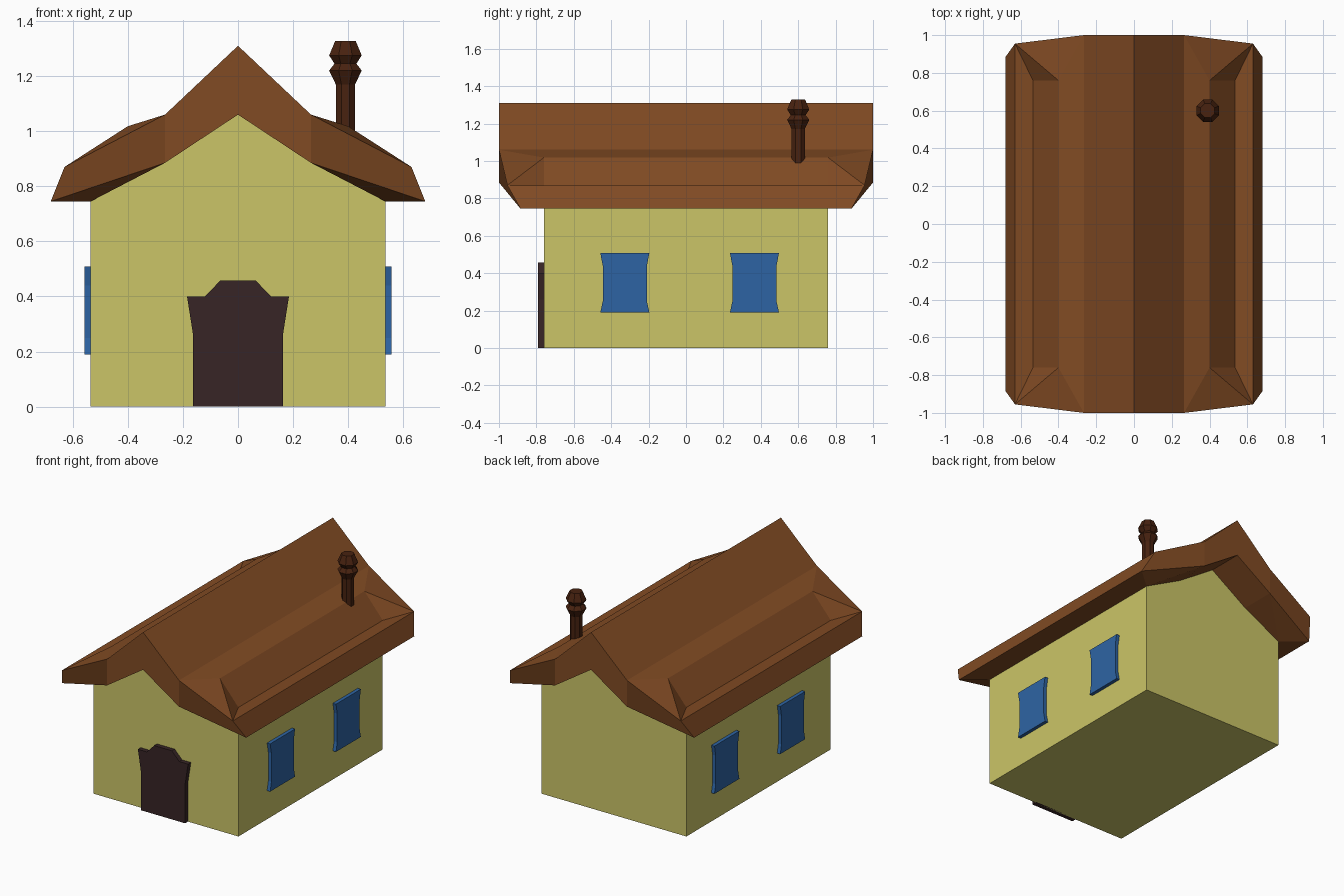
import bpy
import bmesh
import math
from mathutils import Matrix, Vector

cube = bpy.data.objects.get("Cube")
if cube:
    bpy.data.objects.remove(cube, do_unlink=True)


def material(name, colour):
    mat = bpy.data.materials.new(name)
    mat.use_nodes = True
    mat.diffuse_color = (*colour, 1)
    mat.node_tree.nodes["Principled BSDF"].inputs["Base Color"].default_value = (*colour, 1)
    return mat


yellow = material("wall_yellow", (0.6, 0.56, 0.137))
brown = material("roof_brown", (0.22, 0.07, 0.017))
dark_brown = material("chimney_brown", (0.065, 0.016, 0.005))
blue = material("window_blue", (0.027, 0.127, 0.37))
plum = material("door_plum", (0.038, 0.018, 0.019))


def finish(name, bm, mat):
    bmesh.ops.recalc_face_normals(bm, faces=bm.faces)
    mesh = bpy.data.meshes.new(name)
    bm.to_mesh(mesh)
    bm.free()
    mesh.materials.append(mat)
    obj = bpy.data.objects.new(name, mesh)
    bpy.context.collection.objects.link(obj)
    return obj


def mirrored(half):
    """Complete a right-hand outline with its left-hand copy."""
    return half + [(-x, z) for x, z in reversed(half) if x > 0]


def slab(name, outline, y0, y1, mat, matrix=Matrix()):
    """Extrude an (x, z) outline from y0 to y1, then place it."""
    bm = bmesh.new()
    face = bm.faces.new([bm.verts.new((x, y0, z)) for x, z in outline])
    out = bmesh.ops.extrude_face_region(bm, geom=[face])
    verts = [v for v in out["geom"] if isinstance(v, bmesh.types.BMVert)]
    bmesh.ops.translate(bm, verts=verts, vec=(0, y1 - y0, 0))
    bm.transform(matrix)
    return finish(name, bm, mat)


# House body with a kinked gable
EAVE_X, GABLE_Y, EAVE_Z = 0.535, 0.76, 0.745
KINK_X, KINK_Z, PEAK_Z = 0.265, 0.885, 1.06
gable = [(EAVE_X, 0), (EAVE_X, EAVE_Z), (KINK_X, KINK_Z), (0, PEAK_Z)]
slab("house_walls", mirrored(gable), -GABLE_Y, GABLE_Y, yellow)

# Door with flared shoulders and a raised top
door = [(0.163, 0), (0.163, 0.26), (0.185, 0.4), (0.12, 0.4), (0.065, 0.457)]
slab("front_door", mirrored(door), -0.79, -0.75, plum)

# Flared windows, two on each side wall
window = [(0.131, 0.19), (0.118, 0.25), (0.118, 0.44), (0.131, 0.508)]
for side, label in ((1, "left"), (-1, "right")):
    for y, place in ((-0.327, "front"), (0.366, "back")):
        turn = Matrix.Translation((0, y, 0)) @ Matrix.Rotation(side * math.pi / 2, 4, "Z")
        slab(f"{label}_{place}_window", mirrored(window), -0.558, -0.525, blue, turn)

# Roof: one quarter described by named points, repeated in four directions
P = {
    "ridge": (0, 1, 1.31), "bend": (KINK_X, 1, 1.06),
    "edge": (0.63, 0.955, 0.87), "eave": (0.68, 0.885, EAVE_Z),
    "low_ridge": (0, 1, PEAK_Z), "low_bend": (KINK_X, 1, KINK_Z),
    "wall_peak": (0, GABLE_Y, PEAK_Z), "wall_bend": (KINK_X, GABLE_Y, KINK_Z),
    "wall_eave": (EAVE_X, GABLE_Y, EAVE_Z), "hump": (KINK_X, GABLE_Y, 1.06),
    "crest": (0.4, GABLE_Y, 1.018), "valley": (EAVE_X, GABLE_Y, 0.86),
}
end_faces = [
    "ridge bend low_bend low_ridge", "bend edge eave low_bend",
    "bend crest hump", "bend edge crest", "edge valley crest",
    "low_ridge low_bend wall_bend wall_peak",
    "low_bend eave wall_eave", "low_bend wall_eave wall_bend",
]
# Each strip runs along the house to its middle
strips = [
    "ridge bend hump", "hump crest", "crest valley", "valley edge", "edge eave",
    "eave wall_eave", "wall_eave wall_bend", "wall_bend wall_peak",
]
bm = bmesh.new()
for sx in (1, -1):
    for sy in (1, -1):
        flip = Vector((sx, sy, 1))
        quarter = [[Vector(P[n]) for n in f.split()] for f in end_faces]
        for strip in strips:
            names = strip.split()
            pts = [Vector(P[n]) for n in names]
            middle = [Vector((p.x, 0, p.z)) for p in (pts[-1], pts[0])]
            quarter.append(pts + middle)
        for pts in quarter:
            bm.faces.new([bm.verts.new(p * flip) for p in pts])
bmesh.ops.remove_doubles(bm, verts=bm.verts, dist=0.0005)
finish("roof", bm, brown)

# Chimney: eight-sided lathe with two collars
profile = [(0.038, 0.92), (0.038, 1.17), (0.064, 1.22), (0.043, 1.245),
           (0.064, 1.275), (0.04, 1.328)]
SIDES = 8
bm = bmesh.new()
rings = []
for r, z in profile:
    angles = [(i + 0.5) * math.tau / SIDES for i in range(SIDES)]
    rings.append([bm.verts.new((0.39 + r * math.cos(a), 0.6 + r * math.sin(a), z))
                  for a in angles])
for low, high in zip(rings, rings[1:]):
    for i in range(SIDES):
        j = (i + 1) % SIDES
        bm.faces.new((low[i], low[j], high[j], high[i]))
bm.faces.new(rings[0])
bm.faces.new(rings[-1])
finish("chimney", bm, dark_brown)
